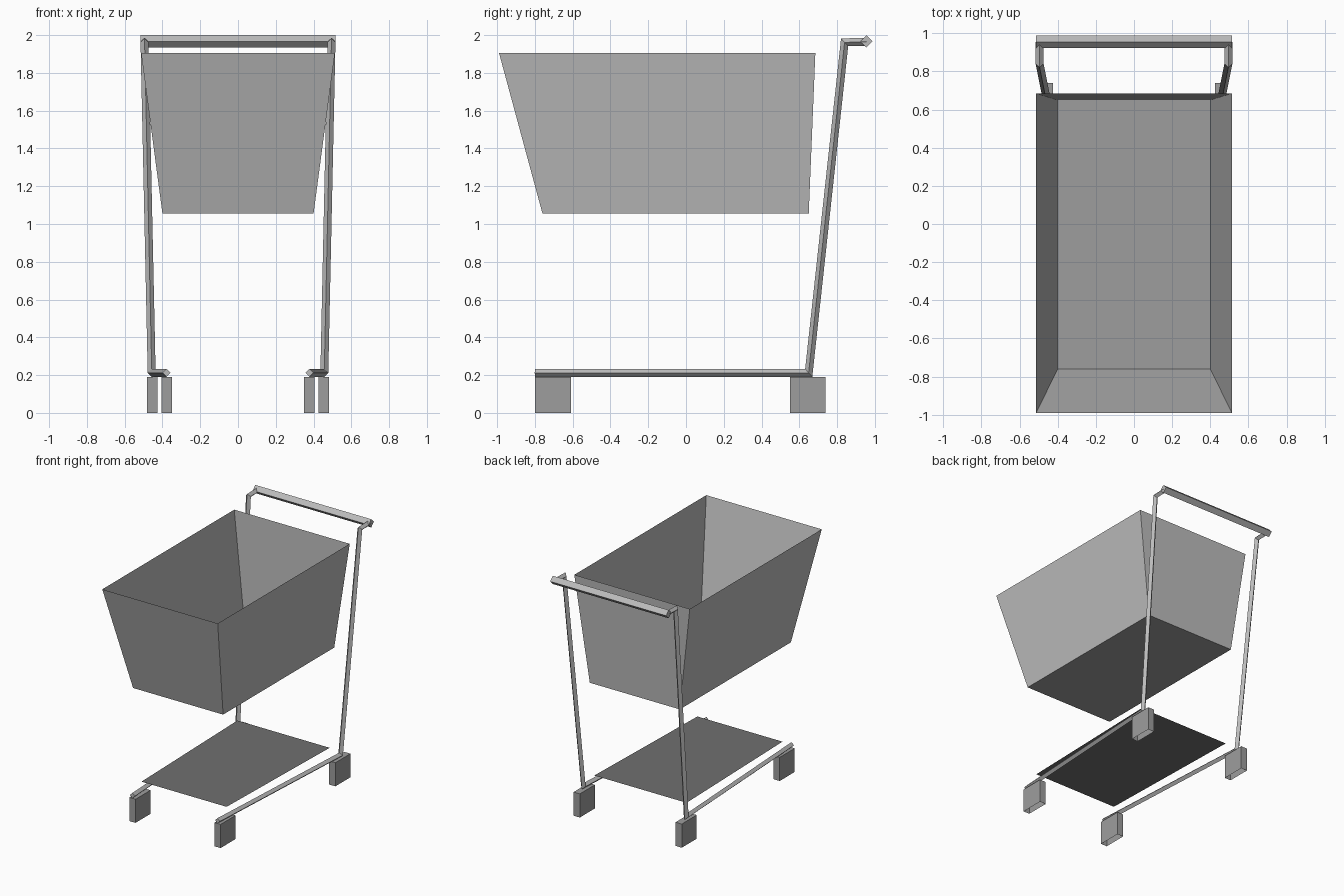
import bpy
import bmesh
from mathutils import Vector

cube = bpy.data.objects.get("Cube")
if cube:
    bpy.data.objects.remove(cube, do_unlink=True)


def make_material(name, value):
    mat = bpy.data.materials.new(name)
    mat.use_nodes = True
    colour = (value, value, value, 1)
    mat.diffuse_color = colour
    mat.node_tree.nodes["Principled BSDF"].inputs["Base Color"].default_value = colour
    return mat


light_grey = make_material("light grey metal", 0.5)
mid_grey = make_material("mid grey", 0.34)
dark_grey = make_material("dark grey", 0.16)


def make_object(name, bm, *materials):
    mesh = bpy.data.meshes.new(name)
    bm.to_mesh(mesh)
    bm.free()
    for mat in materials:
        mesh.materials.append(mat)
    obj = bpy.data.objects.new(name, mesh)
    bpy.context.collection.objects.link(obj)
    return obj


def ring(bm, half_front, half_back, y_front, y_back, z):
    corners = ((-half_front, y_front), (half_front, y_front),
               (half_back, y_back), (-half_back, y_back))
    return [bm.verts.new((x, y, z)) for x, y in corners]


def bridge(bm, a, b):
    n = len(a)
    for i in range(n):
        j = (i + 1) % n
        bm.faces.new((a[i], a[j], b[j], b[i]))


def sweep_bar(name, path, radius):
    """Sweep a diamond section along a path with mitred corners."""
    bm = bmesh.new()
    pts = [Vector(p) for p in path]
    dirs = [(b - a).normalized() for a, b in zip(pts, pts[1:])]
    side_hint = Vector((0, 1, 0)) if abs(dirs[0].x) > 0.9 else Vector((1, 0, 0))
    rings = []
    for i, p in enumerate(pts):
        t_in, t_out = dirs[max(i - 1, 0)], dirs[min(i, len(dirs) - 1)]
        tangent = (t_in + t_out).normalized()
        side = (side_hint - tangent * side_hint.dot(tangent)).normalized()
        normal = tangent.cross(side) / tangent.dot(t_in)
        rings.append([bm.verts.new(p + radius * o)
                      for o in (side, normal, -side, -normal)])
    for a, b in zip(rings, rings[1:]):
        bridge(bm, a, b)
    bm.faces.new(rings[0])
    bm.faces.new(rings[-1])
    bmesh.ops.recalc_face_normals(bm, faces=bm.faces)
    return make_object(name, bm, light_grey)


# Open basket of thin sheets
bm = bmesh.new()
floor = ring(bm, 0.40, 0.40, -0.76, 0.65, 1.055)
rim = ring(bm, 0.513, 0.513, -0.99, 0.685, 1.905)
bridge(bm, floor, rim)
bm.faces.new(floor[::-1]).material_index = 1
make_object("basket", bm, light_grey, mid_grey)

# Lower tray sheet
bm = bmesh.new()
bm.faces.new(ring(bm, 0.378, 0.41, -0.685, 0.578, 0.28))
make_object("lower_tray", bm, dark_grey)


# Wheel blocks, open underneath
def make_wheel(name, x, y):
    bm = bmesh.new()
    bmesh.ops.create_cube(bm, size=1)
    for v in bm.verts:
        v.co = (x + v.co.x * 0.055, y + v.co.y * 0.19, 0.095 + v.co.z * 0.19)
    bottom = [f for f in bm.faces if f.normal.z < -0.9]
    bmesh.ops.delete(bm, geom=bottom, context='FACES_ONLY')
    make_object(name, bm, mid_grey)


# Side frames: rail, post and handle link in one bent bar
for side, s in (("left", 1), ("right", -1)):
    sweep_bar(side + "_frame", [(s * 0.378, -0.80, 0.212), (s * 0.457, 0.65, 0.212),
                                (s * 0.495, 0.84, 1.962), (s * 0.495, 0.955, 1.965)], 0.021)
    make_wheel("front_wheel_" + side, s * 0.378, -0.705)
    make_wheel("rear_wheel_" + side, s * 0.453, 0.645)

# Push handle
sweep_bar("handle", [(-0.515, 0.955, 1.967), (0.515, 0.955, 1.967)], 0.033)
